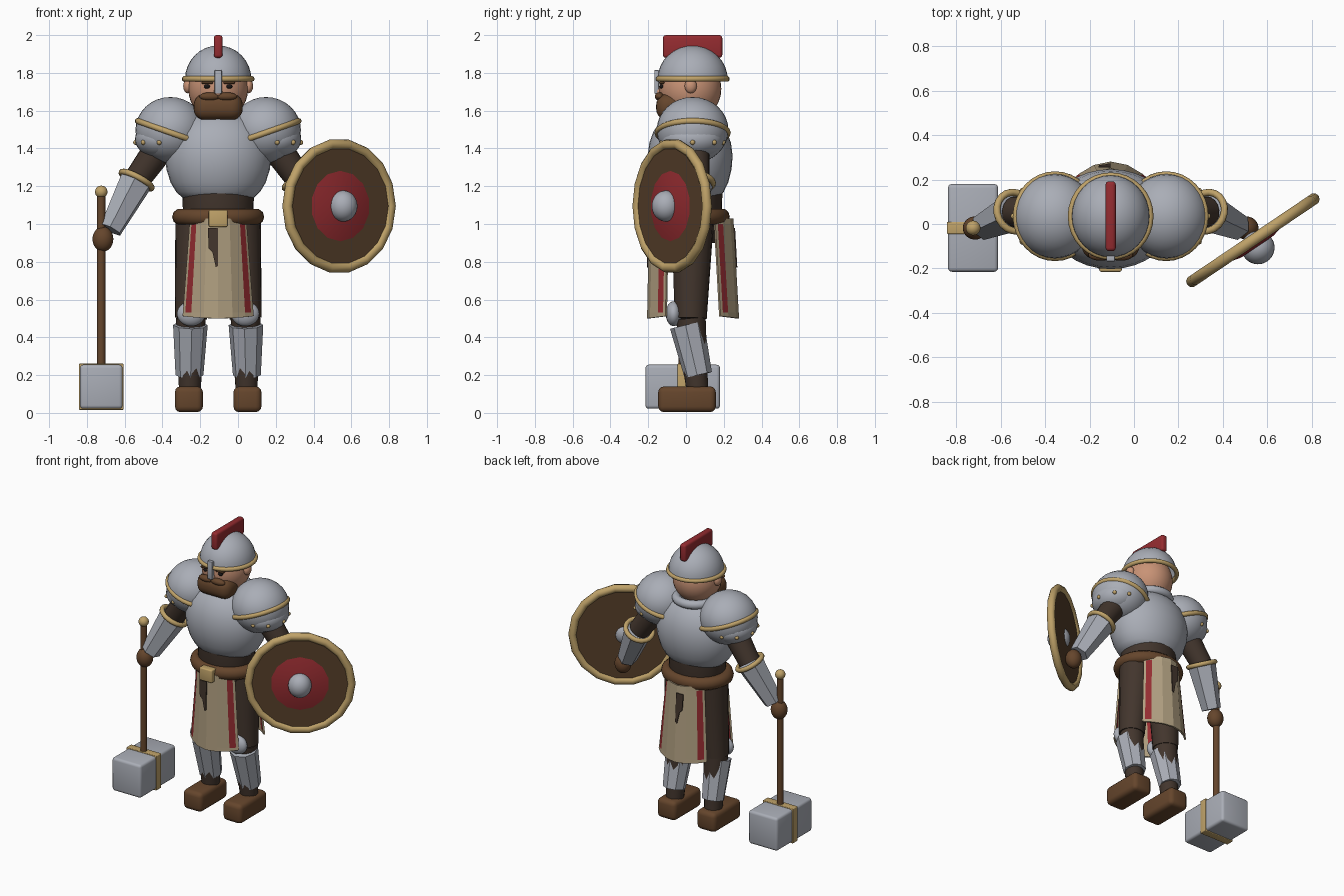
import bpy, bmesh, math
from mathutils import Vector

if "Cube" in bpy.data.objects:
    bpy.data.objects.remove(bpy.data.objects["Cube"], do_unlink=True)


def material(name, r, g, b):
    m = bpy.data.materials.new(name)
    m.use_nodes = True
    m.diffuse_color = (r, g, b, 1)
    m.node_tree.nodes["Principled BSDF"].inputs["Base Color"].default_value = (r, g, b, 1)
    return m


STEEL = material("steel", 0.40, 0.42, 0.47)
GOLD = material("gold", 0.52, 0.36, 0.14)
LEATHER = material("leather", 0.13, 0.06, 0.025)
CLOTH = material("dark cloth", 0.055, 0.036, 0.026)
WOOD = material("shield wood", 0.095, 0.05, 0.023)
RED = material("red", 0.30, 0.025, 0.03)
TAN = material("tan fabric", 0.44, 0.35, 0.22)
SKIN = material("skin", 0.58, 0.29, 0.18)
BLACK = material("eye black", 0.01, 0.008, 0.008)

CX, CY = -0.105, 0.03      # body axis
UP = Vector((0, 0, 1))


def finish(name, mat, smooth=True):
    ob = bpy.context.object
    ob.name = name
    ob.data.materials.append(mat)
    if smooth:
        bpy.ops.object.shade_smooth_by_angle(angle=math.radians(38))
    return ob


def aim(axis):
    return Vector(axis).to_track_quat('Z', 'Y').to_euler()


def ball(name, loc, radii, mat, dome=False):
    bpy.ops.mesh.primitive_uv_sphere_add(segments=32, ring_count=16, location=loc)
    ob = finish(name, mat)
    ob.scale = radii
    if dome:
        bm = bmesh.new()
        bm.from_mesh(ob.data)
        bmesh.ops.delete(bm, geom=[v for v in bm.verts if v.co.z < -0.01], context='VERTS')
        bm.to_mesh(ob.data)
        bm.free()
    return ob


def ring(name, loc, major, minor, mat, axis=UP, scale=(1, 1, 1), sides=32):
    bpy.ops.mesh.primitive_torus_add(major_segments=sides, minor_segments=10, location=loc,
                                     rotation=aim(axis), major_radius=major, minor_radius=minor)
    ob = finish(name, mat)
    ob.scale = scale
    return ob


def tube(name, a, b, r1, r2, mat, sides=16):
    a, b = Vector(a), Vector(b)
    bpy.ops.mesh.primitive_cone_add(vertices=sides, radius1=r1, radius2=r2, depth=(b - a).length,
                                    location=(a + b) / 2, rotation=aim(b - a))
    return finish(name, mat, sides > 10)


def box(name, lo, hi, mat, bevel=0.0, segments=3):
    lo, hi = Vector(lo), Vector(hi)
    bpy.ops.mesh.primitive_cube_add(size=1, location=(lo + hi) / 2)
    ob = bpy.context.object
    ob.scale = hi - lo
    bpy.ops.object.transform_apply(location=False, rotation=False, scale=True)
    if bevel:
        mod = ob.modifiers.new("rounding", 'BEVEL')
        mod.width, mod.segments = bevel, segments
        bpy.ops.object.modifier_apply(modifier=mod.name)
    return finish(name, mat)


def mesh_object(name, verts, faces, mats):
    me = bpy.data.meshes.new(name)
    me.from_pydata(verts, [], faces)
    ob = bpy.data.objects.new(name, me)
    bpy.context.collection.objects.link(ob)
    for m in mats:
        me.materials.append(m)
    return ob


def lathe(name, profile, depth_scale, mat, n=32):
    verts = [(CX + r * math.cos(k * math.tau / n), 0.022 + depth_scale * r * math.sin(k * math.tau / n), z)
             for z, r in profile for k in range(n)]
    faces = [(i * n + k, i * n + (k + 1) % n, (i + 1) * n + (k + 1) % n, (i + 1) * n + k)
             for i in range(len(profile) - 1) for k in range(n)]
    ob = mesh_object(name, verts, faces, [mat])
    bpy.context.view_layer.objects.active = ob
    ob.select_set(True)
    bpy.ops.object.shade_smooth_by_angle(angle=math.radians(50))
    ob.select_set(False)


# Torso, waist and belt
lathe("breastplate", [(1.13, 0.0), (1.13, 0.18), (1.17, 0.222), (1.22, 0.252), (1.29, 0.274), (1.36, 0.281),
                      (1.43, 0.27), (1.49, 0.243), (1.54, 0.2), (1.58, 0.14), (1.6, 0.07), (1.605, 0.0)],
      0.8, STEEL)
lathe("waist", [(0.9, 0.0), (0.9, 0.15), (1.0, 0.185), (1.18, 0.19), (1.18, 0.0)], 0.9, CLOTH)
ring("belt", (CX, 0.022, 1.038), 0.2, 0.044, LEATHER, scale=(1, 0.86, 1))
box("buckle", (CX - 0.05, -0.215, 0.985), (CX + 0.05, -0.16, 1.075), GOLD, 0.008)
ring("collar", (CX, CY + 0.01, 1.575), 0.125, 0.03, STEEL)


# Tabard panels with red side stripes
def tabard(name, sign, top_y, bottom_y):
    cols = [-1, -0.93, -0.76, -0.4, 0, 0.4, 0.76, 0.93, 1]
    rows = [1.03, 1.0, 0.53, 0.5]
    verts = []
    for z in rows:
        t = (1.03 - z) / 0.53
        for u in cols:
            y = top_y + (bottom_y - top_y) * t - sign * 0.095 * u * u
            verts.append((CX + u * (0.145 + 0.04 * t), y, z + (0.012 * u * u if z < 0.51 else 0)))
    n = len(cols)
    faces = [(i * n + k, i * n + k + 1, (i + 1) * n + k + 1, (i + 1) * n + k)
             for i in range(len(rows) - 1) for k in range(n - 1)]
    ob = mesh_object(name, verts, faces, [TAN, RED])
    for i, p in enumerate(ob.data.polygons):
        if i // (n - 1) == 1 and i % (n - 1) in (1, n - 3):
            p.material_index = 1
    mod = ob.modifiers.new("thickness", 'SOLIDIFY')
    mod.thickness, mod.offset = 0.012, 0

    # Dark ragged patch in the middle of the panel
    outline = [(-0.055, 0.98), (-0.05, 0.87), (-0.03, 0.85), (-0.012, 0.77), (0.0, 0.78), (0.0, 0.98)]
    pv = []
    for x, z in outline:
        t = (1.03 - z) / 0.53
        pv.append((CX + x, top_y + (bottom_y - top_y) * t + sign * 0.009, z))
    patch = mesh_object(name + "_patch", pv, [tuple(range(len(pv)))], [CLOTH])
    mod = patch.modifiers.new("thickness", 'SOLIDIFY')
    mod.thickness, mod.offset = 0.006, 0


tabard("front_tabard", -1, -0.19, -0.2)
tabard("back_tabard", 1, 0.245, 0.275)

# Head, beard and face
ball("head", (CX, CY - 0.008, 1.715), (0.158, 0.165, 0.17), SKIN)
box("beard", (CX - 0.13, -0.158, 1.55), (CX + 0.13, 0.0, 1.69), LEATHER, 0.06, 5)
ball("nose", (CX, -0.142, 1.7), (0.022, 0.022, 0.026), SKIN)
for s, side in ((1, "left"), (-1, "right")):
    ball(side + "_ear", (CX + s * 0.16, 0.025, 1.73), (0.025, 0.032, 0.038), SKIN)
    ball(side + "_eye", (CX + s * 0.058, -0.128, 1.728), (0.017, 0.012, 0.012), BLACK)
    box(side + "_brow", (CX + s * 0.058 - 0.03, -0.143, 1.742), (CX + s * 0.058 + 0.03, -0.115, 1.754), LEATHER, 0.004)
    ball(side + "_moustache", (CX + s * 0.045, -0.14, 1.675), (0.055, 0.025, 0.022), LEATHER)

# Helmet
ball("helmet", (CX, CY + 0.005, 1.765), (0.176, 0.186, 0.18), STEEL, dome=True)
ring("helmet_brim", (CX, CY + 0.005, 1.768), 0.178, 0.015, GOLD, scale=(1, 1.02, 1))
box("nose_guard", (CX - 0.019, -0.168, 1.69), (CX + 0.019, -0.143, 1.815), STEEL, 0.004)
box("helmet_crest", (CX - 0.023, -0.122, 1.88), (CX + 0.023, 0.192, 2.0), RED, 0.015)

for s, side in ((1, "left"), (-1, "right")):
    def at(dx, y, z):
        return Vector((CX + s * dx, y, z))

    # Shoulder armour
    ball(side + "_pauldron", at(0.253, 0.035, 1.497), (0.185, 0.19, 0.175), STEEL)
    ball(side + "_lower_pauldron", at(0.30, 0.035, 1.45), (0.14, 0.165, 0.105), STEEL)
    ring(side + "_pauldron_trim", at(0.25, 0.035, 1.483), 0.186, 0.016, GOLD,
         axis=(-s * math.sin(0.34), 0, math.cos(0.34)))
    for deg in (-85, -45, 0, 45, 85):
        a = math.radians(deg)
        ball(side + "_rivet", at(0.30 + 0.137 * math.cos(a), 0.035 + 0.162 * math.sin(a), 1.432),
             (0.013, 0.013, 0.013), GOLD)

    # Arm
    elbow, wrist = at(0.432, 0.055, 1.232), at(0.57, -0.01, 0.97)
    tube(side + "_upper_arm", at(0.27, 0.04, 1.46), elbow, 0.085, 0.07, CLOTH)
    tube(side + "_bracer", elbow, wrist, 0.094, 0.064, STEEL, 6)
    ring(side + "_elbow_trim", elbow, 0.09, 0.016, GOLD, axis=elbow - wrist, sides=20)
    ball(side + "_hand", at(0.61, -0.018, 0.92), (0.055, 0.052, 0.066), LEATHER)

    # Leg
    knee = at(0.145, 0.025, 0.5)
    tube(side + "_thigh", knee, at(0.115, 0.035, 1.02), 0.085, 0.112, CLOTH)
    tube(side + "_shin", at(0.15, 0.06, 0.12), knee, 0.058, 0.08, CLOTH)
    tube(side + "_greave", at(0.152, 0.065, 0.2), at(0.147, 0.005, 0.465), 0.074, 0.092, STEEL, 8)
    ball(side + "_knee_guard", at(0.143, -0.065, 0.525), (0.075, 0.042, 0.066), STEEL)
    box(side + "_boot", at(0.155, 0, 0) - Vector((0.074, 0.147, -0.004)),
        at(0.155, 0, 0) + Vector((0.074, 0.158, 0.14)), LEATHER, 0.03)

# War hammer
HX, HY = -0.724, -0.018
tube("hammer_shaft", (HX, HY, 0.2), (HX, HY, 1.16), 0.022, 0.022, LEATHER)
ball("hammer_pommel", (HX, HY, 1.17), (0.033, 0.033, 0.033), GOLD)
box("hammer_head", (HX - 0.113, -0.215, 0.022), (HX + 0.113, 0.18, 0.255), STEEL, 0.018)
box("hammer_band", (HX - 0.118, -0.045, 0.016), (HX + 0.118, 0.01, 0.261), GOLD, 0.005)

# Round shield
FACE = Vector((0.56, -0.83, 0)).normalized()
MID = Vector((0.535, -0.073, 1.095))
tube("shield_board", MID - FACE * 0.012, MID + FACE * 0.012, 0.335, 0.335, WOOD, 18)
ring("shield_rim", MID, 0.33, 0.027, GOLD, axis=FACE, sides=18)
tube("shield_red_disc", MID + FACE * 0.01, MID + FACE * 0.035, 0.195, 0.09, RED, 14)
ball("shield_boss", MID + FACE * 0.04, (0.075, 0.075, 0.082), STEEL)
